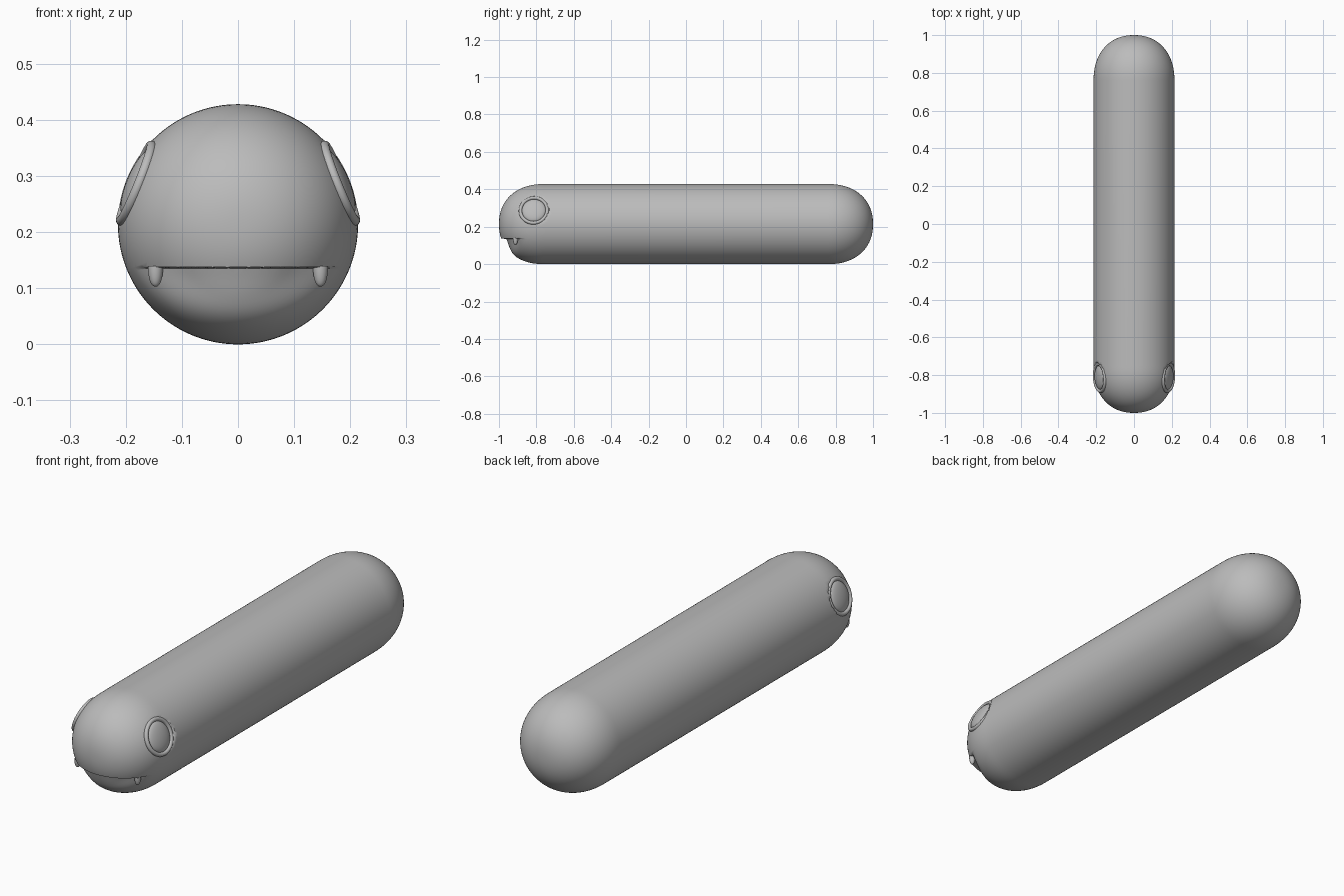
import bpy, bmesh, math
from mathutils import Vector, Matrix

cube = bpy.data.objects.get("Cube")
if cube:
    bpy.data.objects.remove(cube, do_unlink=True)

R = 0.214            # body radius, also the height of the axis
CAP = 0.24           # length of each rounded end
POWER = 2.2          # squareness of the rounded ends
LIP = 0.138          # height of the mouth line

grey = bpy.data.materials.new("plain grey")
grey.use_nodes = True
grey.diffuse_color = (0.5, 0.5, 0.5, 1)
bsdf = grey.node_tree.nodes["Principled BSDF"]
bsdf.inputs["Base Color"].default_value = grey.diffuse_color


def finish(name, bm, angle=40):
    mesh = bpy.data.meshes.new(name)
    bmesh.ops.recalc_face_normals(bm, faces=bm.faces)
    bm.to_mesh(mesh)
    bm.free()
    mesh.materials.append(grey)
    ob = bpy.data.objects.new(name, mesh)
    bpy.context.collection.objects.link(ob)
    bpy.ops.object.select_all(action="DESELECT")
    ob.select_set(True)
    bpy.context.view_layer.objects.active = ob
    bpy.ops.object.shade_smooth_by_angle(angle=math.radians(angle))
    return ob


def lathe(bm, profile, steps):
    """Spin (radius, height) pairs around z, closing the poles."""
    verts = [bm.verts.new((r, 0, h)) for r, h in profile]
    edges = [bm.edges.new(pair) for pair in zip(verts, verts[1:])]
    bmesh.ops.spin(bm, geom=verts + edges, cent=(0, 0, 0), axis=(0, 0, 1),
                   angle=math.tau, steps=steps, use_duplicate=False)
    bmesh.ops.remove_doubles(bm, verts=bm.verts, dist=1e-5)


def smooth(t):
    t = min(max(t, 0), 1)
    return t * t * (3 - 2 * t)


def eye_frame(side):
    """Matrix whose z axis points out of the eye on the given side."""
    up, forward = math.radians(22), math.radians(4)
    out = Vector((side * math.cos(up), -math.sin(forward), math.sin(up))).normalized()
    centre = Vector((0, -0.80, R)) + out * 0.196
    return Matrix.Translation(centre) @ out.to_track_quat("Z", "Y").to_matrix().to_4x4()


# Body: a long capsule along y
bm = bmesh.new()
cap = []
for i in range(33):
    a = i / 32 * math.pi / 2
    cap.append((R * math.sin(a) ** (2 / POWER), 1 - CAP + CAP * math.cos(a) ** (2 / POWER)))
cap[0] = (0, 1)
neck = [(R, 0.76 - 0.01 * i) for i in range(1, 13)]
profile = [(r, -h) for r, h in cap + neck] + cap[::-1]
lathe(bm, profile, 144)
bm.transform(Matrix.Translation((0, 0, R)) @ Matrix.Rotation(-math.pi / 2, 4, "X"))

# Mouth: cut two close lines around the snout and set the jaw back below them
for height in (LIP, LIP - 0.003):
    faces = [f for f in bm.faces if f.calc_center_median().y < -0.84]
    edges = {e for f in faces for e in f.edges}
    verts = {v for f in faces for v in f.verts}
    bmesh.ops.bisect_plane(bm, geom=list(verts) + list(edges) + faces, dist=1e-6,
                           plane_co=(0, 0, height), plane_no=(0, 0, 1))
for v in bm.verts:
    if v.co.z < LIP - 0.002 and v.co.y < -0.86:
        depth = 0.027 * smooth((-0.86 - v.co.y) / 0.1) * smooth((v.co.z - 0.01) / 0.12)
        v.co += Vector((-v.co.x, -0.76 - v.co.y, 0)).normalized() * depth

# Eye sockets: flatten the skin under each eye
for side in (-1, 1):
    frame = eye_frame(side)
    inverse = frame.inverted()
    for v in bm.verts:
        p = inverse @ v.co
        if p.z > 0 and p.xy.length < 0.077:
            v.co = frame @ Vector((p.x, p.y, 0))
finish("body", bm, 50)

for side, label in ((-1, "right"), (1, "left")):
    # Eyeball: a shallow dome
    bm = bmesh.new()
    dome = [(0.064 * math.sin(i * math.pi / 24), -0.002 + 0.019 * math.cos(i * math.pi / 24))
            for i in range(13)]
    lathe(bm, dome, 48)
    bm.transform(eye_frame(side))
    finish(label + "_eye", bm)

    # Eyelid: a rounded ring around the dome
    bm = bmesh.new()
    ring = [(0.072 + 0.009 * math.cos(i * math.tau / 16), 0.009 * math.sin(i * math.tau / 16))
            for i in range(17)]
    lathe(bm, ring, 64)
    bm.transform(eye_frame(side))
    finish(label + "_eyelid", bm)

    # Fang: a blunt tooth hanging below the lip
    bm = bmesh.new()
    fang = [(0.0135 * math.sin(i * math.pi / 24) ** 0.8, -0.037 * math.cos(i * math.pi / 24))
            for i in range(13)]
    lathe(bm, fang, 24)
    bm.transform(Matrix.Translation((side * 0.147, -0.912, LIP + 0.002)))
    finish(label + "_fang", bm)
